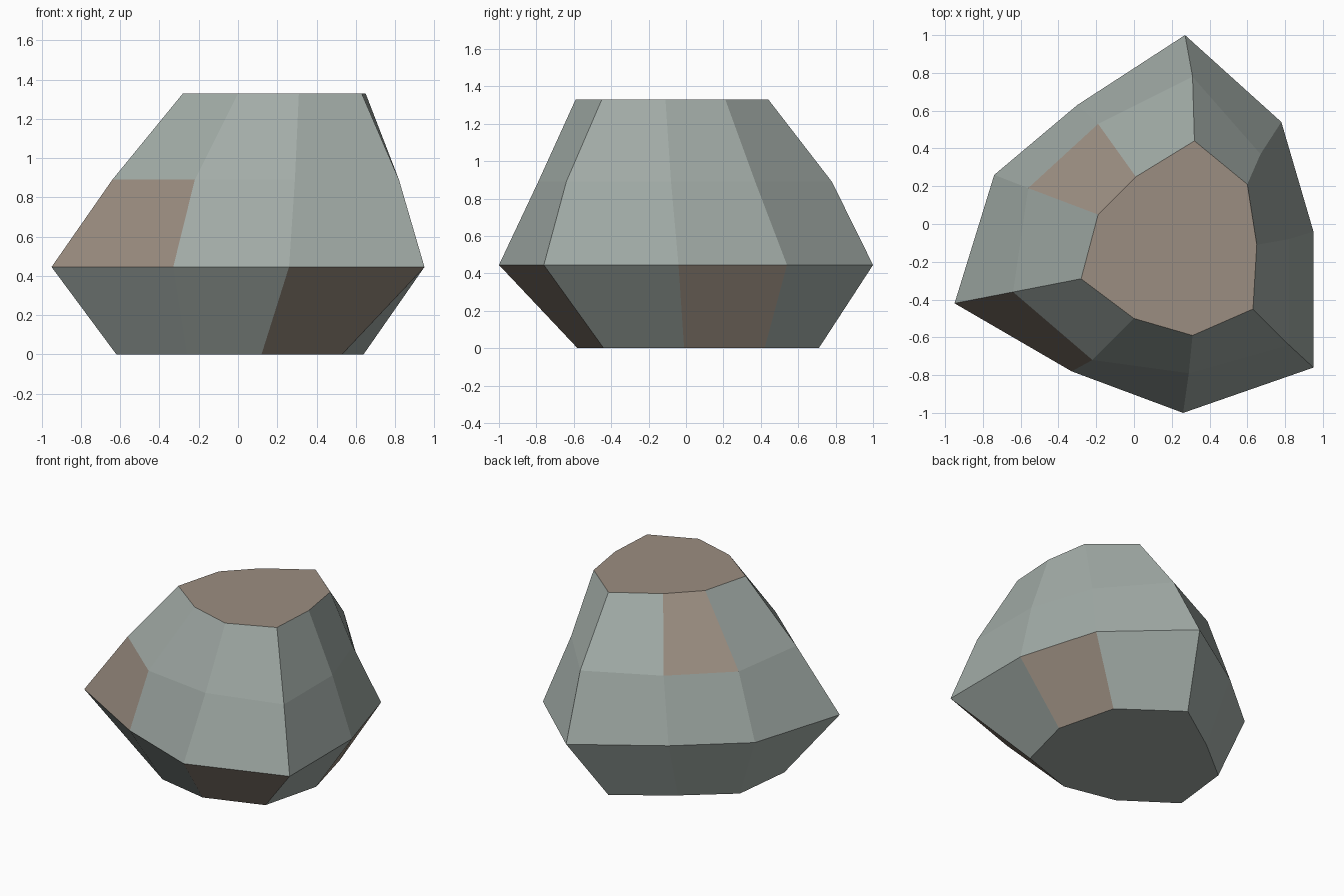
import bpy, bmesh

if "Cube" in bpy.data.objects:
    bpy.data.objects.remove(bpy.data.objects["Cube"])


def material(name, rgb):
    m = bpy.data.materials.new(name)
    m.diffuse_color = (*rgb, 1.0)
    m.use_nodes = True
    m.node_tree.nodes["Principled BSDF"].inputs["Base Color"].default_value = m.diffuse_color
    return m


# Nine-sided outlines, clockwise from the back corner
base = [(.13, .71), (.53, .42), (.64, -.01), (.53, -.44), (.12, -.58),
        (-.26, -.50), (-.62, -.25), (-.57, .19), (-.25, .45)]
belly = [(.27, 1.0), (.78, .54), (.95, -.04), (.95, -.76), (.26, -1.0),
         (-.33, -.78), (-.95, -.42), (-.74, .26), (-.30, .63)]
shoulder = [(.31, .78), (.67, .37), (.82, -.08), (.82, -.64), (.29, -.79),
            (-.22, -.72), (-.64, -.36), (-.56, .19), (-.19, .53)]
crown = [(.32, .44), (.60, .21), (.65, -.11), (.63, -.45), (.31, -.59),
         (0, -.50), (-.28, -.29), (-.19, .05), (.01, .25)]
outlines = [(base, 0.0), (belly, 0.445), (shoulder, 0.89), (crown, 1.33)]

# Earthy patches as (tier, side)
brown_patches = {(0, 1), (0, 3), (1, 5), (2, 7)}

# Rock: bridge the outlines and cap both ends
bm = bmesh.new()
rings = [[bm.verts.new((x, y, z)) for x, y in pts] for pts, z in outlines]
n = len(base)
for tier in range(3):
    lo, hi = rings[tier], rings[tier + 1]
    for i in range(n):
        j = (i + 1) % n
        f = bm.faces.new((lo[i], hi[i], hi[j], lo[j]))
        f.material_index = int((tier, i) in brown_patches)
bm.faces.new(rings[0])
bm.faces.new(rings[3]).material_index = 1
bmesh.ops.recalc_face_normals(bm, faces=bm.faces)

mesh = bpy.data.meshes.new("rock")
bm.to_mesh(mesh)
bm.free()
mesh.materials.append(material("grey_stone", (.36, .41, .385)))
mesh.materials.append(material("brown_earth", (.33, .27, .22)))
bpy.context.collection.objects.link(bpy.data.objects.new("rock", mesh))
